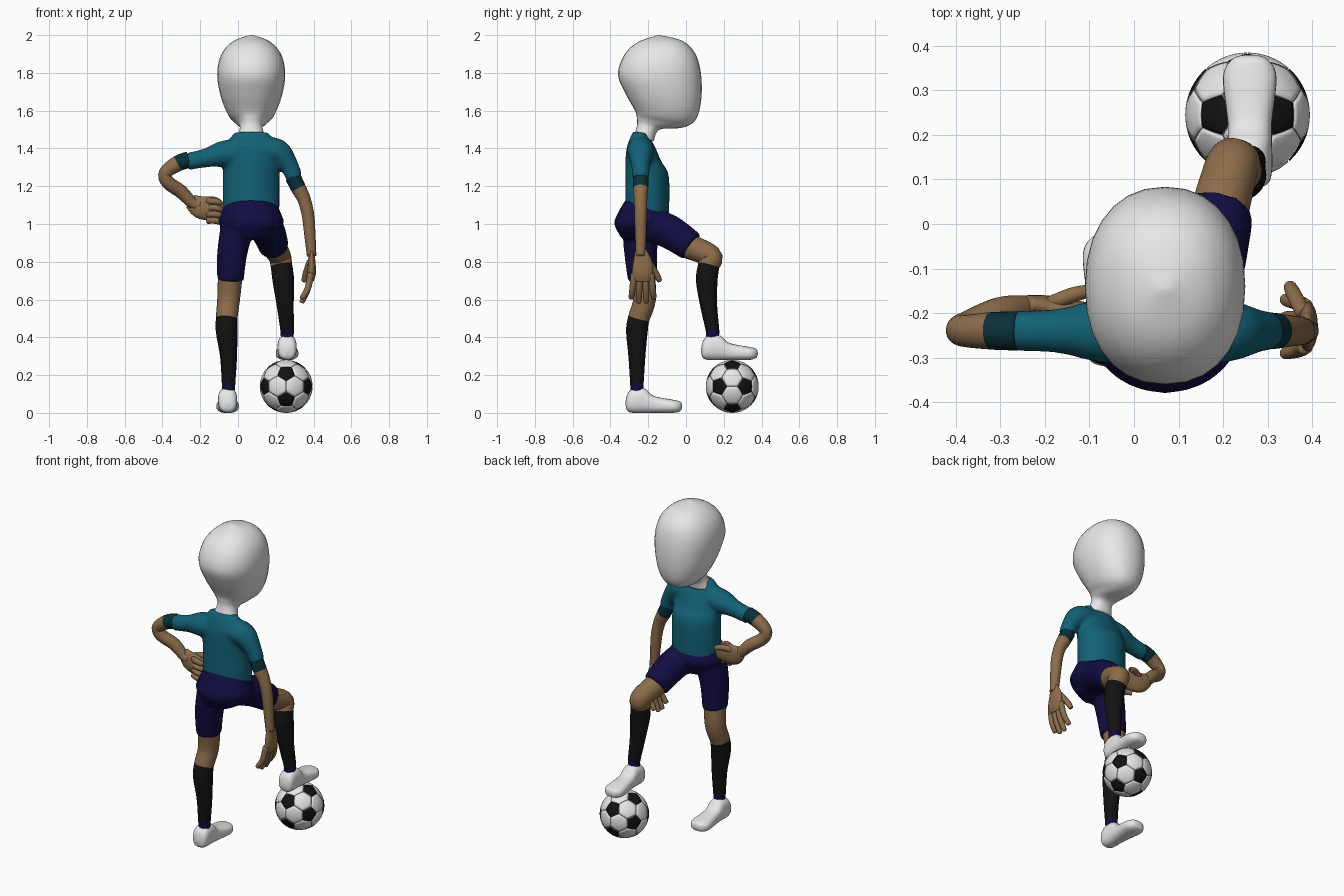
import bpy, bmesh
from math import sin, cos, pi, copysign
from mathutils import Vector

cube = bpy.data.objects.get("Cube")
if cube:
    bpy.data.objects.remove(cube)


def material(name, *rgb):
    mat = bpy.data.materials.new(name)
    mat.use_nodes = True
    mat.diffuse_color = (*rgb, 1)
    shader = mat.node_tree.nodes["Principled BSDF"]
    shader.inputs["Base Color"].default_value = (*rgb, 1)
    shader.inputs["Roughness"].default_value = .7
    return mat


WHITE = material("white", .8, .8, .8)
TEAL = material("teal shirt", .006, .12, .18)
CUFF = material("dark teal cuff", .003, .03, .04)
NAVY = material("navy shorts", .006, .004, .055)
SKIN = material("tan skin", .26, .15, .07)
BLACK = material("black sock", .006, .006, .006)
SEAM = material("grey seam", .3, .3, .3)

SIDES, STEPS = 28, 5
BODY_X = .07


def spline(rows):
    """Smooth curve through rows of numbers, STEPS samples per span."""
    rows = [Vector(row) for row in rows]
    padded = [rows[0]] + rows + [rows[-1]]
    out = []
    for before, a, b, after in zip(padded, padded[1:], padded[2:], padded[3:]):
        slope_a, slope_b = (b - before) / 2, (after - a) / 2
        for step in range(STEPS):
            t = step / STEPS
            ease = t * t * (3 - 2 * t)
            out.append(a.lerp(b, ease) + slope_a * t * (1 - t) ** 2
                       - slope_b * t * t * (1 - t))
    return out + [rows[-1]]


def oval(centre, u, v, power=1):
    """Closed ring; a power below one makes it boxier."""
    ring = []
    for k in range(SIDES):
        angle = 2 * pi * k / SIDES
        c, s = [copysign(abs(f) ** power, f) for f in (cos(angle), sin(angle))]
        ring.append(centre + u * c + v * s)
    return ring


def slabs(rows, x=BODY_X, power=1):
    """Rings spanning two (y, z) points, with a half width along x."""
    rings = []
    for ya, za, yb, zb, width in spline(rows):
        a, b = Vector((x, ya, za)), Vector((x, yb, zb))
        rings.append(oval((a + b) / 2, (b - a) / 2, Vector((width, 0, 0)), power))
    return rings


def tube(rows, side="Y", flat=1):
    """Rings across a path of x, y, z, radius; flat scales one radius."""
    path = spline(rows)
    spots = [p.to_3d() for p in path]
    ref = Vector((side == "X", side == "Y", 0))
    rings = []
    for i, p in enumerate(path):
        along = (spots[min(i + 1, len(spots) - 1)] - spots[max(i - 1, 0)]).normalized()
        u = (ref - along * ref.dot(along)).normalized()
        rings.append(oval(spots[i], u * p[3], along.cross(u) * p[3] * flat))
    return rings


def finish(name, bm, mats):
    bmesh.ops.recalc_face_normals(bm, faces=bm.faces)
    mesh = bpy.data.meshes.new(name)
    bm.to_mesh(mesh)
    bm.free()
    for mat in mats:
        mesh.materials.append(mat)
    mesh.shade_smooth()
    ob = bpy.data.objects.new(name, mesh)
    bpy.context.collection.objects.link(ob)
    return ob


def loft(name, parts, mats, spans=None):
    """Skin each list of rings; spans gives the material of each span."""
    bm = bmesh.new()
    for rings in parts:
        loops = [[bm.verts.new(p) for p in ring] for ring in rings]
        for i, (low, high) in enumerate(zip(loops, loops[1:])):
            for k in range(SIDES):
                face = bm.faces.new((low[k - 1], low[k], high[k], high[k - 1]))
                face.material_index = spans[i // STEPS] if spans else 0
        for end in (loops[0], loops[-1]):
            bm.faces.new(end)
    return finish(name, bm, mats)


def garment(name, parts, mat):
    """Merge overlapping lofts into one soft surface."""
    ob = loft(name, parts, [mat])
    merge = ob.modifiers.new("merge", 'REMESH')
    merge.mode, merge.voxel_size, merge.use_smooth_shade = 'VOXEL', .01, True
    soften = ob.modifiers.new("soften", 'SMOOTH')
    soften.factor, soften.iterations = .5, 8


# Head and neck, from the collar up
loft("head", [slabs([
    (-.28, 1.45, -.17, 1.44, .08), (-.26, 1.52, -.14, 1.5, .06),
    (-.26, 1.56, -.02, 1.51, .08), (-.27, 1.6, .05, 1.55, .12),
    (-.32, 1.69, .08, 1.65, .16), (-.36, 1.79, .08, 1.79, .18),
    (-.33, 1.89, .05, 1.9, .16), (-.26, 1.96, -.02, 1.97, .1),
    (-.15, 2, -.14, 2, .01)], power=.9)], [WHITE])

# Shirt with both sleeves
garment("shirt", [
    slabs([(-.32, 1.1, -.09, 1.03, .15), (-.32, 1.25, -.09, 1.25, .15),
           (-.32, 1.35, -.13, 1.33, .15), (-.31, 1.42, -.16, 1.4, .14),
           (-.28, 1.49, -.2, 1.48, .09)]),
    tube([(.02, -.24, 1.38, .07), (-.08, -.24, 1.37, .07),
          (-.17, -.24, 1.35, .05), (-.27, -.24, 1.33, .046)]),
    tube([(.13, -.24, 1.39, .07), (.21, -.24, 1.38, .07),
          (.27, -.24, 1.31, .05), (.3, -.24, 1.24, .044)])], TEAL)

# Shorts
garment("shorts", [
    slabs([(-.34, .92, -.13, .92, .09), (-.38, 1, -.08, 1, .17),
           (-.36, 1.06, -.08, 1.04, .16), (-.32, 1.13, -.1, 1.07, .14)]),
    tube([(-.04, -.23, .7, .07), (-.03, -.24, .85, .08),
          (0, -.24, 1, .09)], "X", 1.1),
    tube([(.13, -.2, 1, .09), (.16, -.09, .96, .09),
          (.19, .03, .88, .08)], "X")], NAVY)

# Legs: ankle band, sock, bare knee
LEG_RADII = .03, .034, .036, .045, .057, .057, .06, .066


def leg(name, points):
    rows = [(*p, r) for p, r in zip(points, LEG_RADII)]
    loft(name, [tube(rows, "X")], [NAVY, BLACK, SKIN], [0, 0, 1, 1, 1, 2, 2])


leg("standing_leg", [
    (-.05, -.26, .1), (-.05, -.26, .13), (-.05, -.26, .16), (-.05, -.26, .3),
    (-.06, -.26, .43), (-.06, -.25, .5), (-.05, -.22, .6), (-.04, -.23, .74)])
leg("raised_leg", [
    (.26, .14, .37), (.26, .14, .41), (.26, .14, .44), (.25, .12, .57),
    (.24, .11, .7), (.23, .12, .78), (.22, .13, .83), (.19, .02, .88)])

# Shoes, heel to toe: distance, sole height, top height, half width
SHOE = [(0, .04, .06, .01), (.01, .01, .1, .04), (.04, 0, .13, .05),
        (.1, 0, .13, .05), (.15, 0, .09, .05), (.25, 0, .07, .06),
        (.29, .01, .06, .04), (.3, .03, .04, .01)]


def shoe(name, x, y, z):
    rows = [(y + d, z + low, y + d, z + top, w) for d, low, top, w in SHOE]
    loft(name, [slabs(rows, x, .8)], [WHITE])


shoe("standing_shoe", -.055, -.32, 0)
shoe("raised_shoe", .26, .08, .28)

# Arms: dark cuff, then bare arm
loft("bent_arm", [tube([
    (-.26, -.24, 1.34, .044), (-.32, -.24, 1.32, .042), (-.385, -.24, 1.27, .035),
    (-.37, -.23, 1.22, .036), (-.3, -.2, 1.17, .036), (-.24, -.19, 1.11, .03),
    (-.2, -.19, 1.1, .03)])], [CUFF, SKIN], [0, 1, 1, 1, 1, 1])
loft("hanging_arm", [tube([
    (.29, -.24, 1.25, .042), (.32, -.24, 1.19, .04), (.35, -.24, 1.13, .035),
    (.37, -.24, 1.05, .033), (.38, -.24, .95, .03), (.39, -.24, .83, .025)])],
    [CUFF, SKIN], [0, 1, 1, 1, 1])


def finger(base, joint, tip, r=.017):
    end = Vector(tip) + (Vector(tip) - Vector(joint)) * .1
    return tube([(*base, r), (*joint, r), (*tip, r * .8), (*end, r / 4)])


# Hand on the hip, with four curled fingers and a thumb
fist = [tube([(-.25, -.18, 1.12, .02), (-.2, -.19, 1.09, .03),
              (-.14, -.2, 1.08, .03), (-.08, -.2, 1.07, .02)], flat=2)]
for i in range(4):
    z = 1.12 - i * .034
    fist.append(finger((-.16, -.21, z), (-.12, -.23, z), (-.09, -.22, z - .01)))
fist.append(finger((-.19, -.18, 1.12), (-.14, -.16, 1.13), (-.1, -.15, 1.12)))
loft("hip_hand", fist, [SKIN])

# Open hanging hand, with four spread fingers and a thumb
palm = [tube([(.39, -.24, .86, .03), (.39, -.23, .8, .05),
              (.39, -.23, .74, .056), (.38, -.23, .7, .05)], flat=.4)]
for i in range(4):
    spread = (i - 1.5) * .01
    y = -.23 + spread * 3
    low = .59 if i in (1, 2) else .61
    palm.append(finger((.385, y, .74), (.37, y + spread / 2, .66), (.34, y + spread, low)))
palm.append(finger((.38, -.2, .8), (.36, -.16, .74), (.35, -.14, .7)))
loft("open_hand", palm, [SKIN])

# Ball: truncated icosahedron with grooved seams, rounded onto a sphere
RADIUS, GOLD = .14, (1 + 5 ** .5) / 2
corners = []
for a in (-1, 1):
    for b in (-GOLD, GOLD):
        corners += [Vector((b, a, 0)), Vector((0, b, a)), Vector((a, 0, b))]
bm = bmesh.new()
for p in corners:
    for q in corners:
        if 0 < (p - q).length < 2.1:
            bm.verts.new(p.lerp(q, 1 / 3))
bmesh.ops.convex_hull(bm, input=bm.verts)
bmesh.ops.dissolve_limit(bm, angle_limit=.05, verts=bm.verts, edges=bm.edges)
panels = list(bm.faces)
for face in panels:
    face.material_index = len(face.verts) == 5
rims = bmesh.ops.inset_individual(bm, faces=panels, thickness=.022)["faces"]
for face in rims:
    face.material_index = 2
bmesh.ops.poke(bm, faces=[f for f in bm.faces if f.material_index != 2])
bmesh.ops.subdivide_edges(bm, edges=bm.edges, cuts=3, use_grid_fill=True)
centre = Vector((.255, .245, RADIUS))
groove = {v for v in bm.verts if all(f.material_index == 2 for f in v.link_faces)}
for v in bm.verts:
    v.co = centre + v.co.normalized() * RADIUS * (.975 if v in groove else 1)
finish("ball", bm, [WHITE, BLACK, SEAM])
